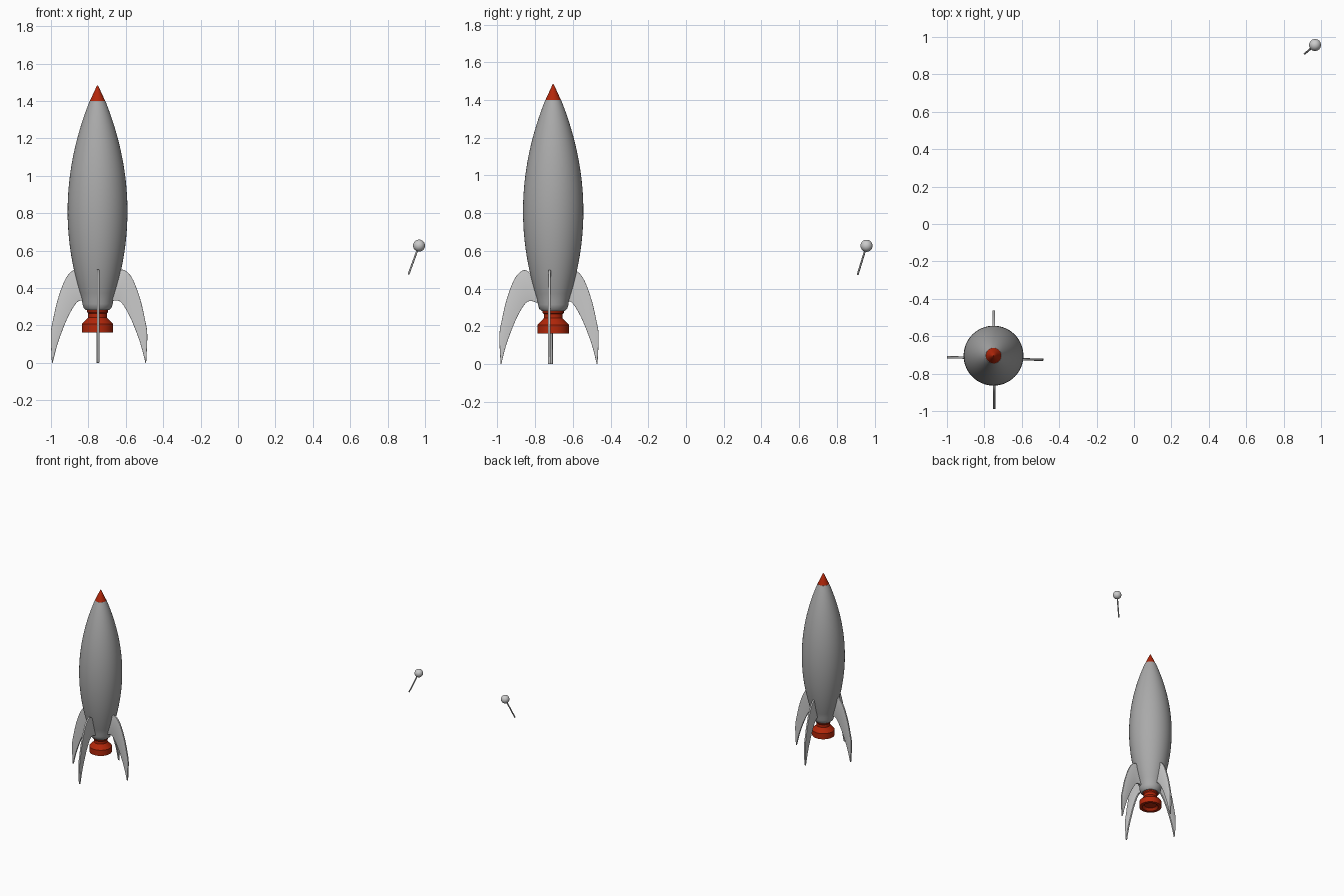
import bpy, bmesh, math
from mathutils import Vector

if "Cube" in bpy.data.objects:
    bpy.data.objects.remove(bpy.data.objects["Cube"])

AX, AY = -0.751, -0.704  # rocket axis


def paint(name, rgb):
    m = bpy.data.materials.new(name)
    m.diffuse_color = (*rgb, 1)
    m.use_nodes = True
    m.node_tree.nodes["Principled BSDF"].inputs["Base Color"].default_value = m.diffuse_color
    return m


red = paint("red_paint", (0.45, 0.02, 0.003))
steel = paint("dark_steel", (0.4, 0.4, 0.4))


def smooth_path(pts, steps=6):
    """Catmull-Rom curve through 2D points."""
    p = [Vector(q) for q in pts]
    p = [2 * p[0] - p[1]] + p + [2 * p[-1] - p[-2]]
    out = []
    for i in range(1, len(p) - 2):
        a, b, c, d = p[i - 1:i + 3]
        for k in range(steps):
            t = k / steps
            out.append(0.5 * (2 * b + (c - a) * t + (2 * a - 5 * b + 4 * c - d) * t * t
                              + (3 * b - a - 3 * c + d) * t ** 3))
    return out + [p[-2]]


def finish(bm, name, mat=None, angle=35):
    me = bpy.data.meshes.new(name)
    bm.to_mesh(me)
    bm.free()
    ob = bpy.data.objects.new(name, me)
    bpy.context.collection.objects.link(ob)
    if mat:
        me.materials.append(mat)
    bpy.ops.object.select_all(action='DESELECT')
    ob.select_set(True)
    bpy.context.view_layer.objects.active = ob
    bpy.ops.object.shade_smooth_by_angle(angle=math.radians(angle))
    return ob


def lathe(name, profile, mat=None, sides=64):
    bm = bmesh.new()
    vs = [bm.verts.new((r, 0, z)) for r, z in profile]
    es = [bm.edges.new(pair) for pair in zip(vs, vs[1:])]
    bmesh.ops.spin(bm, geom=vs + es, cent=(0, 0, 0), axis=(0, 0, 1),
                   angle=math.tau, steps=sides, use_duplicate=False)
    bmesh.ops.remove_doubles(bm, verts=bm.verts, dist=1e-5)
    bmesh.ops.recalc_face_normals(bm, faces=bm.faces)
    ob = finish(bm, name, mat)
    ob.location = (AX, AY, 0)
    return ob


# hull: parabolic bulge with a rounded-in base
hull = [(0, 0.282), (0.062, 0.282), (0.074, 0.293), (0.081, 0.315)]
for i in range(33):
    z = 0.34 + (1.40 - 0.34) * i / 32
    d = z - 0.81
    hull.append((0.16 - (0.339 if d > 0 else 0.345) * d * d, z))
hull.append((0, 1.40))
lathe("hull", hull, steel)

# nose cap
lathe("nose_cap", [(0, 1.398), (0.042, 1.398), (0.02, 1.446), (0.003, 1.483), (0, 1.485)], red)

# engine nozzle with a shallow dished mouth
lathe("nozzle", [(0, 0.29), (0.056, 0.29), (0.056, 0.272), (0.05, 0.265), (0.05, 0.243),
                 (0.06, 0.232), (0.083, 0.208), (0.083, 0.162), (0.06, 0.162),
                 (0.045, 0.18), (0, 0.18)], red)

# swept fins
OUTER = [(0.085, 0.475), (0.128, 0.498), (0.176, 0.455), (0.219, 0.345),
         (0.246, 0.23), (0.258, 0.15), (0.252, 0.0)]
INNER = [(0.05, 0.32), (0.09, 0.334), (0.123, 0.318), (0.166, 0.245),
         (0.205, 0.15), (0.228, 0.08), (0.248, 0.0)]


def fin(name, angle, dx, dy):
    bm = bmesh.new()
    o, n = [[bm.verts.new((p.x, 0, p.y)) for p in smooth_path(c)] for c in (OUTER, INNER)]
    for i in range(len(o) - 1):
        bm.faces.new((o[i], o[i + 1], n[i + 1], n[i]))
    ob = finish(bm, name)
    ob.location = (AX + dx, AY + dy, 0)
    ob.rotation_euler.z = math.radians(angle)
    s = ob.modifiers.new("thickness", 'SOLIDIFY')
    s.thickness, s.offset = 0.013, 0
    b = ob.modifiers.new("rounded_edges", 'BEVEL')
    b.width, b.segments, b.limit_method = 0.0055, 3, 'ANGLE'
    b.angle_limit = math.radians(50)


fin("fin_right", -1, 0.008, -0.017)
fin("fin_back", 90, 0.001, -0.017)
fin("fin_left", 179, 0.008, -0.013)
fin("fin_front", 270, 0.003, -0.027)

# small floating ball on a thin rod
ball = Vector((0.968, 0.957, 0.627))
foot = Vector((0.912, 0.910, 0.474))
bm = bmesh.new()
bmesh.ops.create_uvsphere(bm, u_segments=32, v_segments=16, radius=0.032)
finish(bm, "antenna_ball").location = ball

axis = ball - foot
bm = bmesh.new()
bmesh.ops.create_cone(bm, cap_ends=True, segments=16, radius1=0.005, radius2=0.005,
                      depth=axis.length)
rod = finish(bm, "antenna_rod", steel)
rod.location = (ball + foot) / 2
rod.rotation_euler = axis.to_track_quat('Z', 'Y').to_euler()
